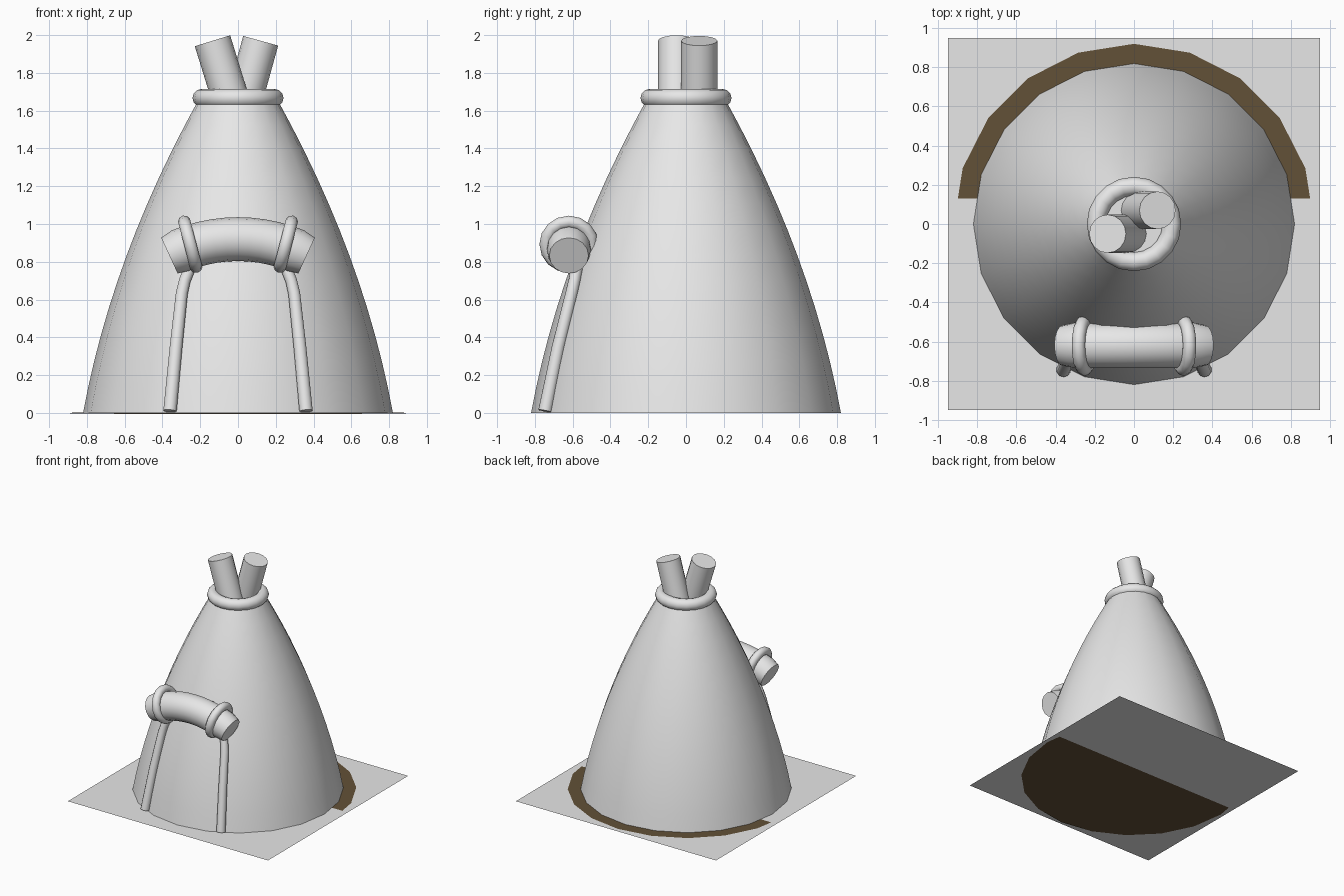
import bpy, bmesh, math
from mathutils import Vector, Matrix

if "Cube" in bpy.data.objects:
    bpy.data.objects.remove(bpy.data.objects["Cube"])


def material(name, rgb):
    m = bpy.data.materials.new(name)
    m.diffuse_color = (*rgb, 1)
    m.use_nodes = True
    m.node_tree.nodes["Principled BSDF"].inputs["Base Color"].default_value = m.diffuse_color
    return m


GREY = material("light_grey", (0.8, 0.8, 0.8))
BROWN = material("dark_brown", (0.123, 0.082, 0.038))


def finish(name, bm, mat, smooth=True):
    me = bpy.data.meshes.new(name)
    bmesh.ops.recalc_face_normals(bm, faces=bm.faces)
    for f in bm.faces:
        f.smooth = smooth and len(f.verts) == 4
    bm.to_mesh(me)
    bm.free()
    me.materials.append(mat)
    ob = bpy.data.objects.new(name, me)
    bpy.context.collection.objects.link(ob)
    return ob


def loft(bm, rings, closed=False, caps=(True, True)):
    """Skin a list of point rings, optionally closing it into a loop."""
    loops = [[bm.verts.new(p) for p in r] for r in rings]
    n = len(loops[0])
    pairs = list(zip(loops, loops[1:])) + ([(loops[-1], loops[0])] if closed else [])
    for a, b in pairs:
        for i in range(n):
            j = (i + 1) % n
            bm.faces.new((a[i], a[j], b[j], b[i]))
    if not closed:
        if caps[0]:
            bm.faces.new(loops[0][::-1])
        if caps[1]:
            bm.faces.new(loops[-1])


def circle(center, axis, r, n):
    axis = Vector(axis).normalized()
    u = Vector((0, 1, 0)) if abs(axis.y) < 0.9 else Vector((1, 0, 0))
    u = (u - axis * u.dot(axis)).normalized()
    v = axis.cross(u)
    return [Vector(center) + r * (math.cos(t) * u + math.sin(t) * v)
            for t in (2 * math.pi * i / n for i in range(n))]


def tube(name, path, radii, n=12):
    bm = bmesh.new()
    pts = [Vector(p) for p in path]
    rings = []
    for i, p in enumerate(pts):
        axis = pts[min(i + 1, len(pts) - 1)] - pts[max(i - 1, 0)]
        rings.append(circle(p, axis, radii[i], n))
    loft(bm, rings)
    return finish(name, bm, GREY)


def torus(name, center, tilt, major, minor, n=20, m=12):
    """Ring around local z, tilted about the y axis."""
    bm = bmesh.new()
    rot = Matrix.Translation(center) @ Matrix.Rotation(tilt, 4, 'Y')
    rings = []
    for i in range(n):
        a = 2 * math.pi * i / n
        ring = []
        for j in range(m):
            b = 2 * math.pi * j / m
            r = major + minor * math.cos(b)
            ring.append(rot @ Vector((r * math.cos(a), r * math.sin(a), minor * math.sin(b))))
        rings.append(ring)
    loft(bm, rings, closed=True)
    return finish(name, bm, GREY)


# Ground sheet
bm = bmesh.new()
bmesh.ops.create_grid(bm, x_segments=1, y_segments=1, size=0.95)
finish("ground_sheet", bm, GREY, False)

# Brown floor disc, tilted a hair so its back half shows above the sheet
bm = bmesh.new()
bm.faces.new([bm.verts.new((p.x, p.y, 0.006 * (p.y - 0.13)))
              for p in circle((0, 0, 0), (0, 0, 1), 0.92, 20)])
finish("floor_disc", bm, BROWN, False)

# Tent cover with a bulging profile
bm = bmesh.new()
heights = [1.66 * i / 12 for i in range(13)]
loft(bm, [circle((0, 0, z), (0, 0, 1), 0.82 - 0.183 * z - 0.112 * z * z, 20)
          for z in heights], caps=(False, True))
finish("tent_cover", bm, GREY)

# Rolled collar at the top
torus("top_collar", (0, 0, 1.667), 0, 0.193, 0.048)

# Crossed poles sticking out of the top
tube("left_pole", [(0.01, -0.05, 1.5), (-0.135, -0.05, 1.97)], [0.098] * 2, 16)
tube("right_pole", [(-0.01, 0.07, 1.5), (0.12, 0.07, 1.97)], [0.096] * 2, 16)

# Bent log over the doorway, with slightly bevelled ends
R, half = 0.80, math.radians(27)
path, radii = [], []
for i in range(13):
    t = -half + 2 * half * i / 12
    path.append((R * math.sin(t), -0.62, 0.92 - R + R * math.cos(t)))
    radii.append(0.104 if i in (0, 12) else 0.116)
tube("door_log", path, radii, 16)

for side, s in (("left", -1), ("right", 1)):
    # Rope bands around the log
    torus(side + "_log_band", (s * 0.253, -0.62, 0.893), s * math.radians(90 + 14.5) , 0.122, 0.034, 16, 10)
    # Door posts leaning on the cover
    tube(side + "_door_post",
         [(s * 0.36, -0.745, 0.01), (s * 0.328, -0.675, 0.35), (s * 0.298, -0.606, 0.63),
          (s * 0.282, -0.59, 0.70), (s * 0.25, -0.575, 0.78)],
         [0.037, 0.035, 0.033, 0.032, 0.032], 10)
